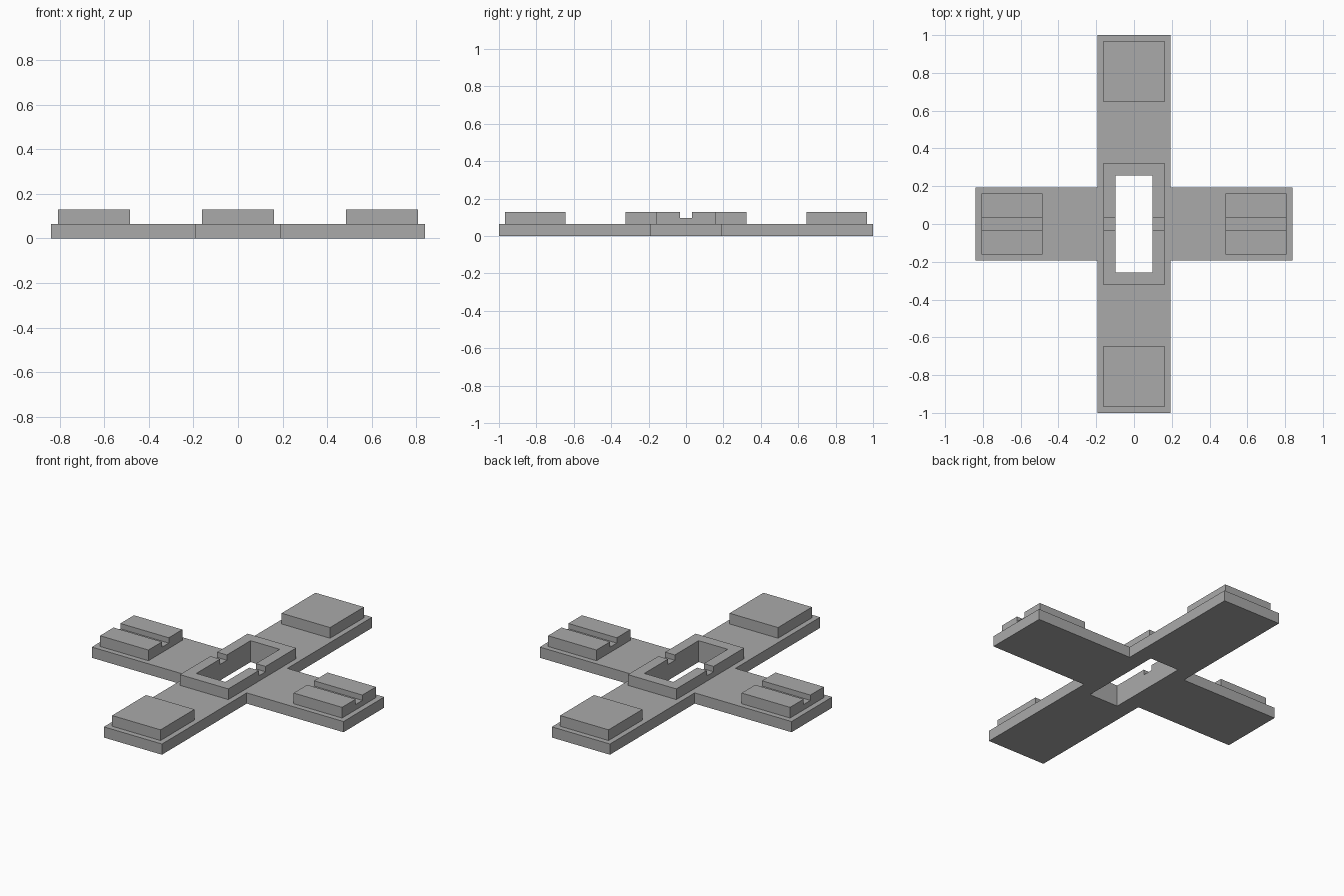
import bpy
import bmesh

cube = bpy.data.objects.get("Cube")
if cube:
    bpy.data.objects.remove(cube, do_unlink=True)

U = 2 / 62            # module: the long arm is 62 units
BASE, TOP = 2, 4      # heights of plate and raised pads, in units

grey = bpy.data.materials.new("plain grey")
grey.use_nodes = True
grey.diffuse_color = (0.4, 0.4, 0.4, 1)
grey.node_tree.nodes["Principled BSDF"].inputs["Base Color"].default_value = grey.diffuse_color


def prism(name, outline, z0, z1):
    """Extrude a flat outline (in units) from z0 to z1."""
    bm = bmesh.new()
    face = bm.faces.new([bm.verts.new((x * U, y * U, z0 * U)) for x, y in outline])
    top = bmesh.ops.extrude_face_region(bm, geom=[face])["geom"]
    verts = [v for v in top if isinstance(v, bmesh.types.BMVert)]
    bmesh.ops.translate(bm, verts=verts, vec=(0, 0, (z1 - z0) * U))
    bmesh.ops.recalc_face_normals(bm, faces=bm.faces)
    mesh = bpy.data.meshes.new(name)
    bm.to_mesh(mesh)
    bm.free()
    mesh.materials.append(grey)
    obj = bpy.data.objects.new(name, mesh)
    bpy.context.collection.objects.link(obj)
    return obj


def block(name, x, y, half_x, half_y, z0, z1):
    corners = [(-1, -1), (1, -1), (1, 1), (-1, 1)]
    return prism(name, [(x + a * half_x, y + b * half_y) for a, b in corners], z0, z1)


def cut(obj, cutter):
    """Subtract the cutter for good, then drop it."""
    mod = obj.modifiers.new("cut", 'BOOLEAN')
    mod.operation = 'DIFFERENCE'
    mod.solver = 'EXACT'
    mod.object = cutter
    with bpy.context.temp_override(object=obj, active_object=obj, selected_objects=[obj]):
        bpy.ops.object.modifier_apply(modifier=mod.name)
    bpy.data.objects.remove(cutter, do_unlink=True)


def opening():
    return block("opening_cutter", 0, 0, 3, 8, -1, TOP + 1)


def groove(x):
    return block("groove_cutter", x, 0, 6, 1, TOP - 1, TOP + 1)


# Cross-shaped base plate with the central opening
w, lx, ly = 6, 26, 31
quarter = [(lx, w), (w, w), (w, ly)]
cross = quarter + [(-x, y) for x, y in reversed(quarter)]
cross += [(-x, -y) for x, y in cross]
base = prism("cross_plate", cross, 0, BASE)
cut(base, opening())

# Raised frame round the opening, notched on both sides
frame = block("centre_frame", 0, 0, 5, 10, BASE, TOP)
cut(frame, opening())
cut(frame, groove(0))

# Plain pads on the long arm, grooved pads on the short arms
for side, end in ((-1, "front"), (1, "back")):
    block(end + "_pad", 0, side * 25, 5, 5, BASE, TOP)
for side, end in ((-1, "right"), (1, "left")):
    pad = block(end + "_grooved_pad", side * 20, 0, 5, 5, BASE, TOP)
    cut(pad, groove(side * 20))
